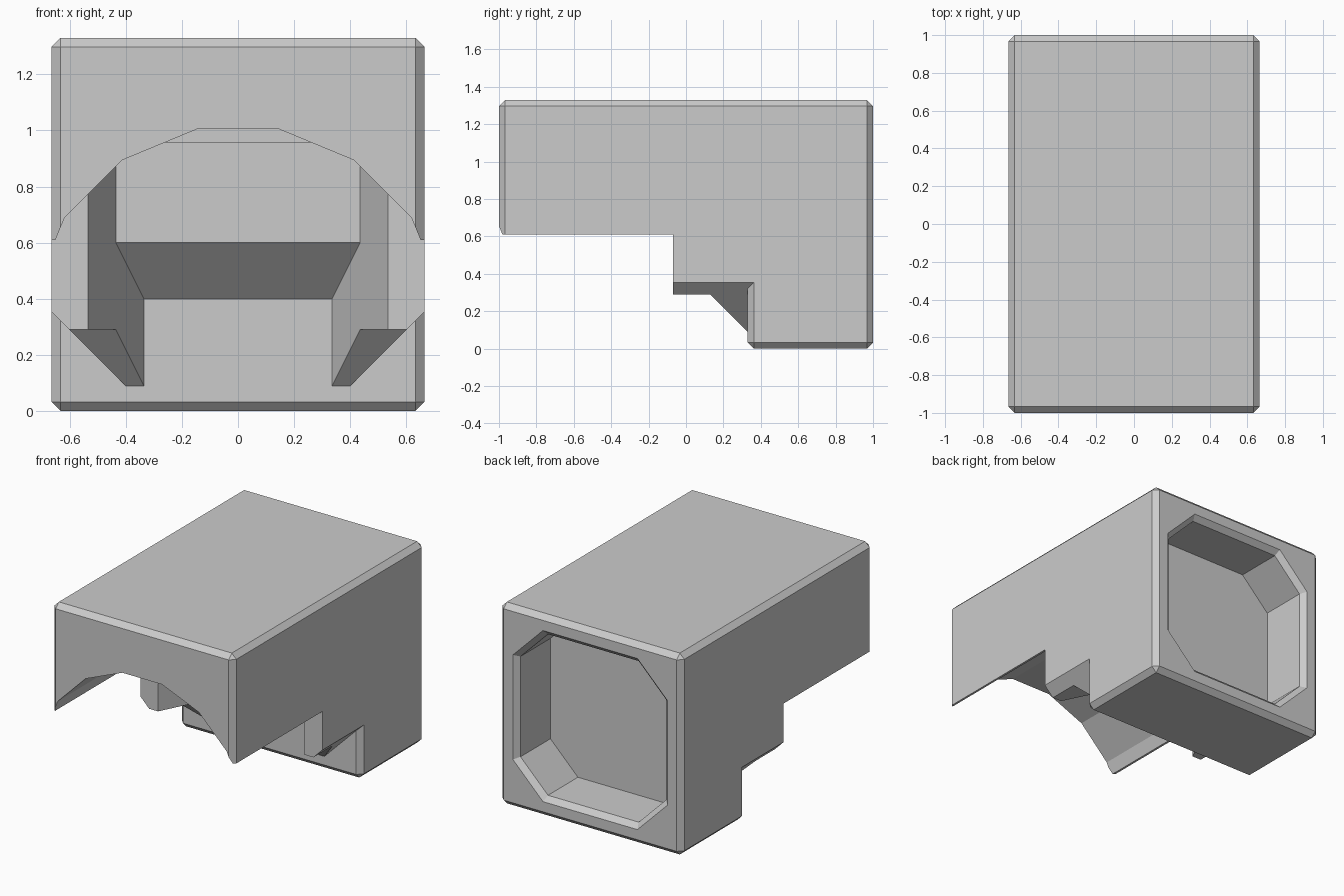
import bpy, bmesh, math

if "Cube" in bpy.data.objects:
    bpy.data.objects.remove(bpy.data.objects["Cube"])

W, H, B = 0.665, 1.33, 0.033   # half width, height, edge chamfer


def finish(name, bm):
    bmesh.ops.recalc_face_normals(bm, faces=bm.faces[:])
    mesh = bpy.data.meshes.new(name)
    bm.to_mesh(mesh)
    bm.free()
    ob = bpy.data.objects.new(name, mesh)
    bpy.context.collection.objects.link(ob)
    return ob


def loft(name, rings):
    """Closed solid through a list of equal-length point rings."""
    bm = bmesh.new()
    vs = [[bm.verts.new(p) for p in r] for r in rings]
    n = len(rings[0])
    for a, b in zip(vs, vs[1:]):
        for i in range(n):
            j = (i + 1) % n
            bm.faces.new((a[i], a[j], b[j], b[i]))
    bm.faces.new(vs[0])
    bm.faces.new(vs[-1])
    return finish(name, bm)


def box(name, x, y0, y1, z0, z1, bevel=0):
    pts = [(-x, y0), (x, y0), (x, y1), (-x, y1)]
    ob = loft(name, [[(px, py, z) for px, py in pts] for z in (z0, z1)])
    if bevel:
        bm = bmesh.new()
        bm.from_mesh(ob.data)
        bmesh.ops.bevel(bm, geom=bm.edges[:], offset=bevel, segments=1,
                        profile=0.5, affect='EDGES')
        bm.to_mesh(ob.data)
        bm.free()
    return ob


def boolean(ob, tool, op='DIFFERENCE'):
    m = ob.modifiers.new(op.title(), 'BOOLEAN')
    m.operation, m.object, m.solver = op, tool, 'EXACT'
    bpy.context.view_layer.objects.active = ob
    bpy.ops.object.modifier_apply(modifier=m.name)
    bpy.data.objects.remove(tool)


# Upper housing: chamfered box with its underside cut away
body = box("housing", W, -1, 1, 0, H, B)
boolean(body, box("lower_cut", 1, -1.2, 0.6, -0.2, 0.61))

# Sixteen-sided arch tunnel through the front
r = 0.145 / math.sin(math.pi / 16)
zc = 1.005 - 0.145 / math.tan(math.pi / 16)
angles = [math.pi * (2 * i + 1) / 16 for i in range(16)]
boolean(body, loft("arch_cut", [[(r * math.sin(a), y, zc + r * math.cos(a))
                                 for a in angles] for y in (-1.2, -0.07)]))

# Middle step: stepped side profile with 45 degree lower corners
profile = [(-0.07, 0.29), (0.13, 0.29), (0.33, 0.09), (0.5, 0.09),
           (0.5, 0.8), (-0.07, 0.8)]
step = loft("middle_step", [[(x, y, z) for y, z in profile] for x in (-W, W)])
for s in (-1, 1):
    tri = [(s * 0.2, -0.11), (s * 0.9, 0.59), (s * 0.9, -0.11)]
    boolean(step, loft("corner_cut", [[(x, y, z) for x, z in tri]
                                      for y in (-0.3, 0.7)]))

# Wall above the arch crown must stay whole, so only the lower step is joined
boolean(body, step, 'UNION')

# Rear block reaching the ground
boolean(body, box("rear_block", W, 0.33, 1, 0, H, B), 'UNION')

# Tapered channel behind the arch, narrowing towards the rear block
channel = [(-0.07, -0.1), (-0.07, 0.957), (0.13, 0.957), (0.13, 0.6),
           (0.33, 0.4), (0.33, -0.1)]
boolean(body, loft("channel_cut", [[(s * (0.5 - 0.5 * y), y, z)
                                    for y, z in channel] for s in (-1, 1)]))


# Octagonal recess with a chamfered lip in the back face
def octagon(h, y):
    c = 0.345 - 0.414 * (0.565 - h)
    pts = [(h, -c), (h, c), (c, h), (-c, h), (-h, c), (-h, -c), (-c, -h), (c, -h)]
    return [(x, y, z + H / 2) for x, z in pts]


boolean(body, loft("recess_cut", [octagon(0.598, 1.033), octagon(0.532, 0.967),
                                  octagon(0.532, 0.655)]))
